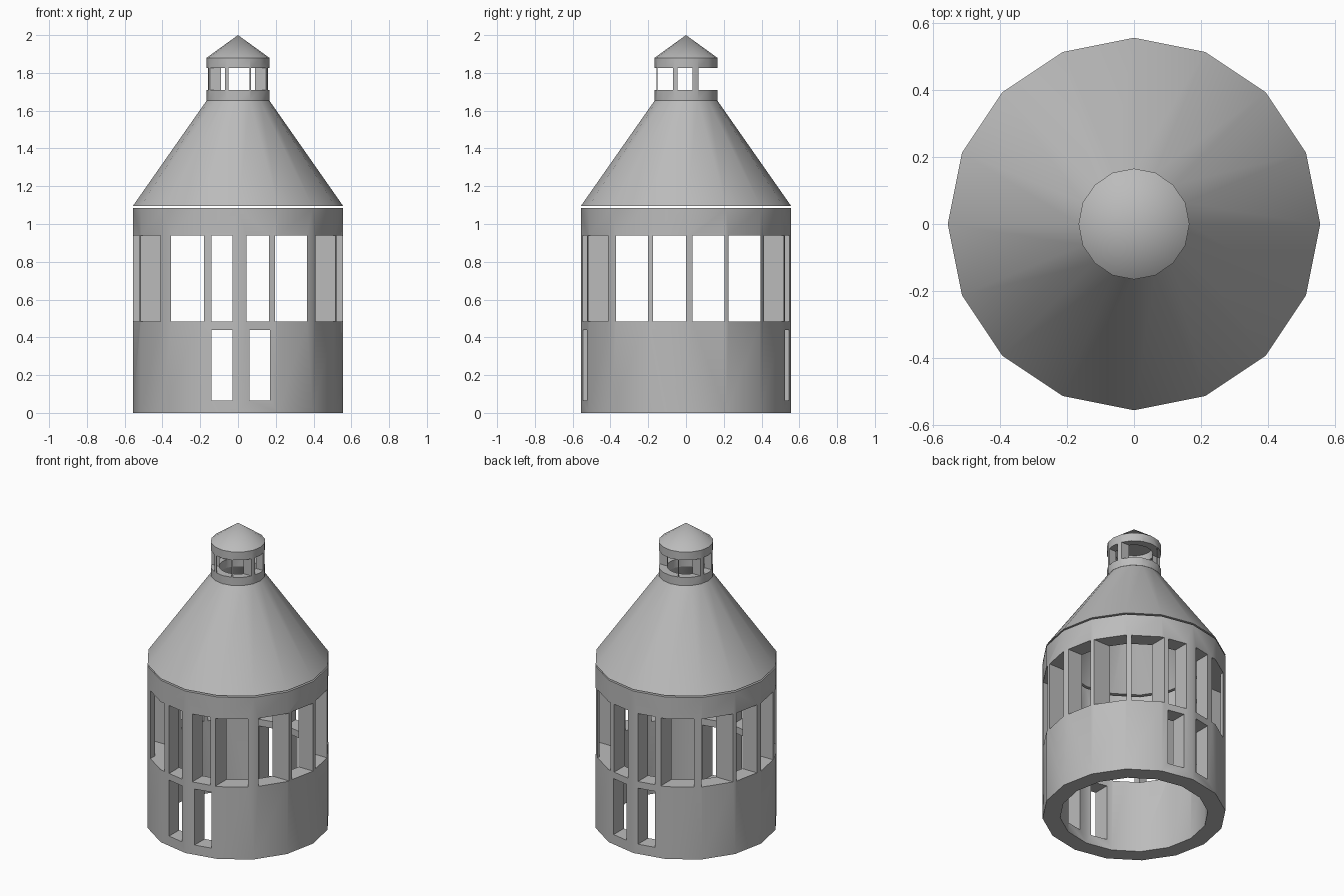
import bpy, bmesh, math
from mathutils import Matrix, Vector

SIDES = 16

if "Cube" in bpy.data.objects:
    bpy.data.objects.remove(bpy.data.objects["Cube"])

stone = bpy.data.materials.new("stone_grey")
stone.use_nodes = True
stone.diffuse_color = (0.5, 0.5, 0.5, 1)
stone.node_tree.nodes["Principled BSDF"].inputs["Base Color"].default_value = (0.5, 0.5, 0.5, 1)


def make_object(name, bm):
    mesh = bpy.data.meshes.new(name)
    bmesh.ops.recalc_face_normals(bm, faces=bm.faces)
    bm.to_mesh(mesh)
    bm.free()
    obj = bpy.data.objects.new(name, mesh)
    bpy.context.collection.objects.link(obj)
    return obj


def ring(name, profile):
    """Revolve a closed (radius, height) profile into a faceted hollow shell."""
    bm = bmesh.new()
    loops = [[bm.verts.new((r * math.cos(math.tau * i / SIDES),
                            r * math.sin(math.tau * i / SIDES), z))
              for i in range(SIDES)] for r, z in profile]
    for a, b in zip(loops, loops[1:] + loops[:1]):
        for i in range(SIDES):
            j = (i + 1) % SIDES
            bm.faces.new((a[i], a[j], b[j], b[i]))
    obj = make_object(name, bm)
    obj.data.materials.append(stone)
    return obj


def cut(target, axis, span, heights):
    """Cut one straight opening through both sides of a shell."""
    mid, width = sum(span) / 2, span[1] - span[0]
    size = (width, 3, heights[1] - heights[0])
    centre = Vector((mid, 0, sum(heights) / 2))
    if axis == "x":
        size = (3, width, size[2])
        centre = Vector((0, mid, centre.z))
    bm = bmesh.new()
    bmesh.ops.create_cube(bm, size=1, matrix=Matrix.Translation(centre) @ Matrix.Diagonal((*size, 1)))
    cutter = make_object("opening_cutter", bm)
    cutter.hide_render = True
    mod = target.modifiers.new("opening", "BOOLEAN")
    mod.operation, mod.solver, mod.object = "DIFFERENCE", "EXACT", cutter
    bpy.context.view_layer.objects.active = target
    bpy.ops.object.modifier_apply(modifier=mod.name)
    bpy.data.objects.remove(cutter)


def smooth(obj):
    bpy.ops.object.select_all(action="DESELECT")
    obj.select_set(True)
    bpy.context.view_layer.objects.active = obj
    bpy.ops.object.shade_smooth_by_angle(angle=math.radians(30))


# Round wall with an upper gallery of openings and a pair of tall low ones
wall = ring("round_wall", [(0.45, 0), (0.557, 0), (0.557, 1.085), (0.45, 1.085)])
gallery = (0.485, 0.94)
for span in [(-0.355, -0.18), (-0.14, -0.03), (0.045, 0.165), (0.195, 0.365)]:
    cut(wall, "y", span, gallery)
for span in [(-0.37, -0.2), (-0.175, 0), (0.035, 0.205), (0.225, 0.395)]:
    cut(wall, "x", span, gallery)
for span in [(-0.14, -0.03), (0.06, 0.17)]:
    cut(wall, "y", span, (0.065, 0.44))

# Hollow conical roof, just clear of the wall
roof = ring("conical_roof", [(0.445, 1.095), (0.557, 1.095), (0.165, 1.655), (0.115, 1.655)])

# Lantern ring with its openings
lantern = ring("lantern_ring", [(0.115, 1.655), (0.166, 1.655), (0.166, 1.88), (0.115, 1.88)])
lights = (1.71, 1.825)
cut(lantern, "y", (-0.05, 0.06), lights)
for span in [(-0.15, -0.07), (-0.045, 0.035), (0.065, 0.155)]:
    cut(lantern, "x", span, lights)

# Pointed cap
bm = bmesh.new()
bmesh.ops.create_cone(bm, cap_ends=True, segments=SIDES, radius1=0.166, radius2=0,
                      depth=0.12, matrix=Matrix.Translation((0, 0, 1.94)))
cap = make_object("lantern_cap", bm)
cap.data.materials.append(stone)

for part in (wall, roof, lantern, cap):
    smooth(part)
